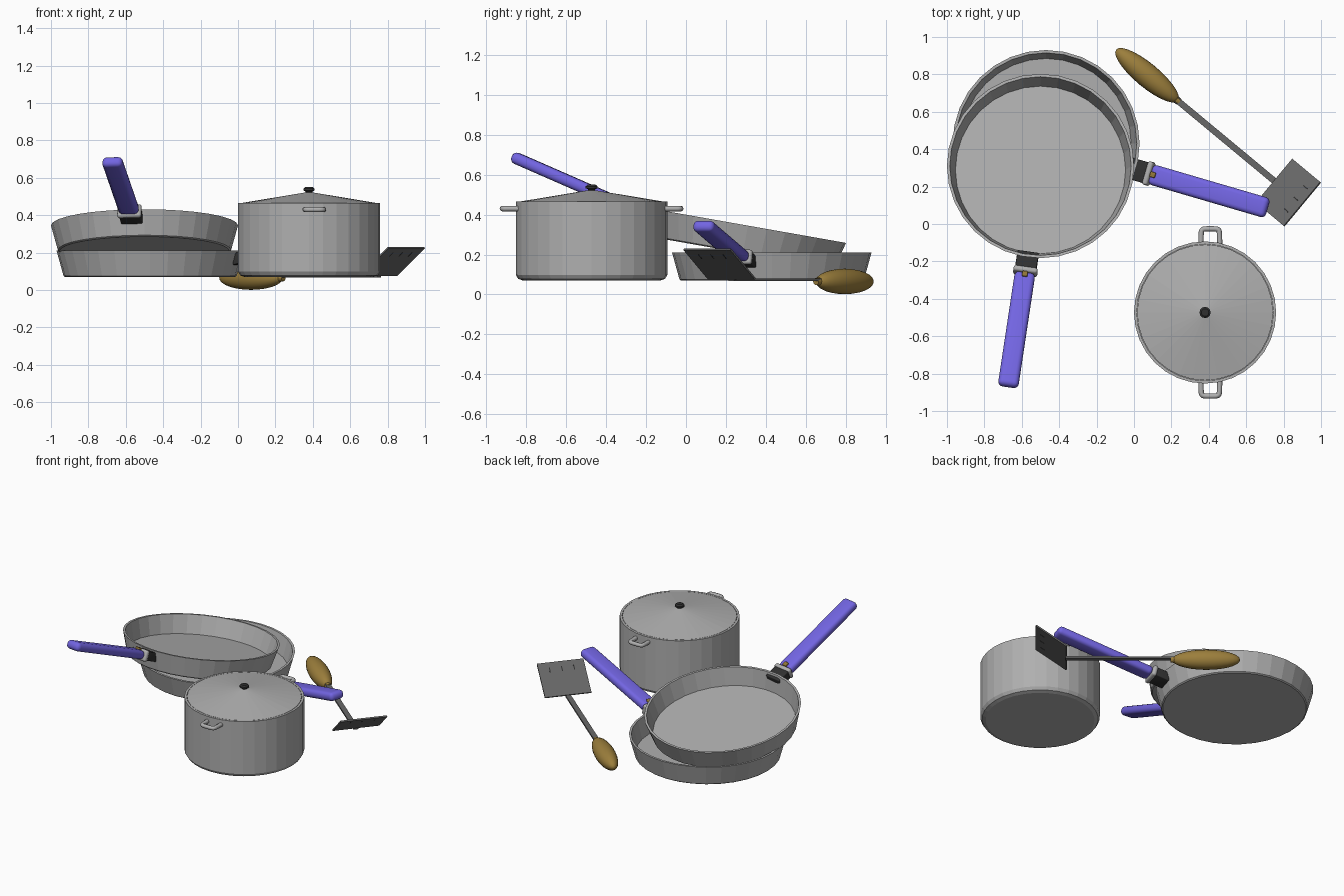
import bpy, bmesh, math
from mathutils import Matrix, Vector

if "Cube" in bpy.data.objects:
    bpy.data.objects.remove(bpy.data.objects["Cube"])


def material(name, rgb):
    m = bpy.data.materials.new(name)
    m.use_nodes = True
    m.diffuse_color = (*rgb, 1)
    m.node_tree.nodes["Principled BSDF"].inputs["Base Color"].default_value = (*rgb, 1)
    return m


STEEL = material("steel", (0.43, 0.43, 0.43))
DARK_STEEL = material("dark steel", (0.14, 0.14, 0.14))
BLACK = material("black", (0.03, 0.03, 0.03))
PURPLE = material("purple grip", (0.17, 0.13, 0.76))
WOOD = material("wood", (0.33, 0.21, 0.045))
BRASS = material("brass", (0.28, 0.18, 0.04))


def move(x, y, z):
    return Matrix.Translation((x, y, z))


def turn(degrees, axis):
    return Matrix.Rotation(math.radians(degrees), 4, axis)


def finish(bm, name, mat, matrix, smooth=False):
    bmesh.ops.recalc_face_normals(bm, faces=bm.faces)
    mesh = bpy.data.meshes.new(name)
    bm.to_mesh(mesh)
    bm.free()
    mesh.materials.append(mat)
    obj = bpy.data.objects.new(name, mesh)
    obj.matrix_world = matrix
    bpy.context.collection.objects.link(obj)
    if smooth:
        bpy.ops.object.select_all(action="DESELECT")
        obj.select_set(True)
        bpy.context.view_layer.objects.active = obj
        bpy.ops.object.shade_smooth_by_angle(angle=math.radians(40))
    return obj


def lathe(name, profile, mat, matrix, sides=32, smooth=False):
    """Spin (radius, height) points around z; radius 0 closes to a point."""
    bm = bmesh.new()
    rings = []
    for r, z in profile:
        if r == 0:
            rings.append([bm.verts.new((0, 0, z))] * sides)
        else:
            angles = [math.tau * i / sides for i in range(sides)]
            rings.append([bm.verts.new((r * math.cos(a), r * math.sin(a), z)) for a in angles])
    for low, high in zip(rings, rings[1:]):
        for i in range(sides):
            j = (i + 1) % sides
            corners = dict.fromkeys((low[i], low[j], high[j], high[i]))
            bm.faces.new(list(corners))
    return finish(bm, name, mat, matrix, smooth)


def box(name, size, mat, matrix, bevel=0.0):
    bm = bmesh.new()
    bmesh.ops.create_cube(bm, size=1, matrix=Matrix.Diagonal((*size, 1)))
    if bevel:
        bmesh.ops.bevel(bm, geom=bm.edges[:], offset=bevel, segments=4,
                        profile=0.5, affect="EDGES")
    return finish(bm, name, mat, matrix, bevel > 0)


def tube(name, points, radius, mat, matrix):
    """Round bar through the points, with rounded corners."""
    curve = bpy.data.curves.new(name, "CURVE")
    curve.dimensions = "3D"
    curve.bevel_depth = radius
    curve.bevel_resolution = 2
    spline = curve.splines.new("NURBS")
    spline.points.add(len(points) - 1)
    for p, co in zip(spline.points, points):
        p.co = (*co, 1)
    spline.order_u = 3
    spline.use_endpoint_u = True
    spline.resolution_u = 5
    curve.materials.append(mat)
    obj = bpy.data.objects.new(name, curve)
    obj.matrix_world = matrix
    bpy.context.collection.objects.link(obj)


# Frying pans: the local origin is the centre of the rim
PAN = [(0, -0.14), (0.455, -0.14), (0.463, -0.134), (0.50, 0), (0.485, 0),
       (0.455, -0.122), (0, -0.122)]


def frying_pan(prefix, place, heading):
    lathe(prefix + "_pan_body", PAN, STEEL, place)
    grip = place @ turn(heading, "Z") @ move(0.48, 0, -0.045) @ turn(-13.5, "Y")
    box(prefix + "_pan_bracket", (0.10, 0.115, 0.06), BLACK, grip @ move(0.04, 0, 0), 0.006)
    box(prefix + "_pan_collar", (0.032, 0.13, 0.075), STEEL, grip @ move(0.095, 0, 0), 0.014)
    box(prefix + "_pan_handle", (0.67, 0.11, 0.058), PURPLE, grip @ move(0.44, 0, 0), 0.025)
    box(prefix + "_pan_rivet", (0.03, 0.03, 0.02), BRASS, grip @ move(0.125, 0, 0.032), 0.006)


frying_pan("lower", move(-0.47, 0.43, 0.21), -16.3)
frying_pan("upper", move(-0.5, 0.31, 0.345) @ turn(-10, "X"), -98.1)

# Cooking pot with lid
pot = move(0.38, -0.473, 0.07)
lathe("pot_body", [(0, 0), (0.345, 0), (0.368, 0.008), (0.38, 0.028), (0.38, 0.395),
                   (0.365, 0.395), (0.365, 0.03), (0, 0.03)], STEEL, pot)
lathe("pot_lid", [(0, 0.375), (0.363, 0.375), (0.363, 0.395), (0, 0.455)], STEEL, pot)
lathe("lid_knob", [(0, 0.445), (0.018, 0.445), (0.018, 0.457), (0.03, 0.462),
                   (0.03, 0.472), (0.02, 0.48), (0, 0.48)], BLACK, pot, 12)
for name, side in (("front", -1), ("back", 1)):
    path = [(x, side * y, 0.36) for x, y in
            ((-0.05, 0.365), (-0.05, 0.42), (-0.045, 0.447), (0, 0.447),
             (0.045, 0.447), (0.05, 0.42), (0.05, 0.365))]
    tube(name + "_pot_handle", path, 0.014, STEEL, pot @ move(0.028, 0, 0))

# Spatula: the local x axis runs from the wooden grip to the blade
spatula = move(0.07, 0.795, 0.065) @ turn(-39.7, "Z")
steps = 14
egg = [(0.064 * math.sin(math.pi * i / steps), -0.215 * math.cos(math.pi * i / steps))
       for i in range(1, steps)]
lathe("spatula_grip", [(0, -0.215)] + egg + [(0, 0.215)], WOOD,
      spatula @ turn(90, "Y"), 24, True)
lathe("spatula_ferrule", [(0, 0.19), (0.022, 0.19), (0.018, 0.225), (0, 0.225)], WOOD,
      spatula @ turn(90, "Y"), 12)
box("spatula_shaft", (0.70, 0.034, 0.012), DARK_STEEL, spatula @ move(0.54, 0, 0.008))
blade = spatula @ move(0.885, 0, 0.013) @ turn(-37.5, "Y")
box("spatula_blade", (0.245, 0.305, 0.01), DARK_STEEL, blade @ move(0.122, 0, 0))
for y in (-0.08, 0, 0.08):
    box("blade_slot", (0.035, 0.006, 0.012), BLACK, blade @ move(0.19, y, 0))
